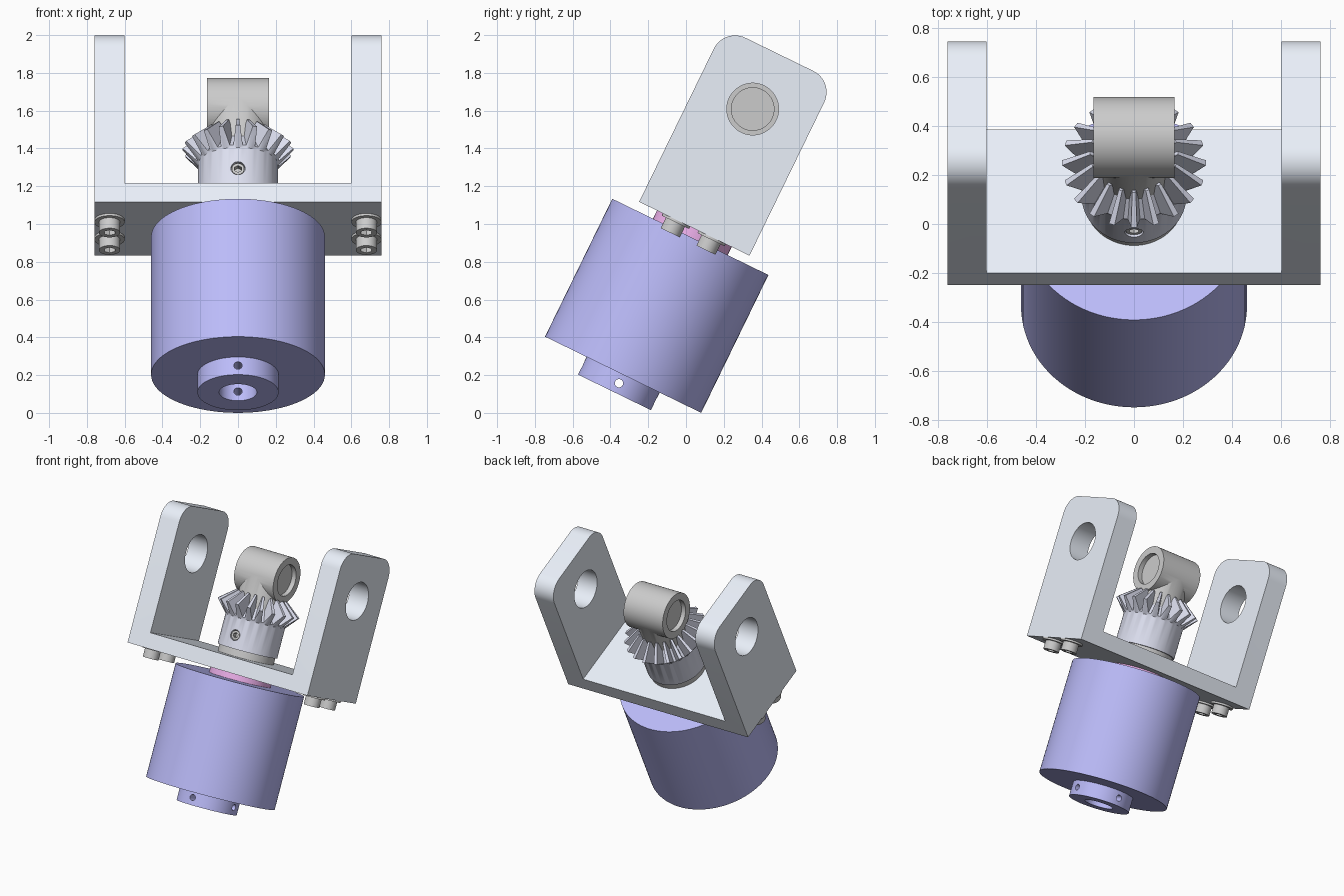
import bpy, bmesh
from math import sin, cos, pi, radians
from mathutils import Matrix, Vector

if "Cube" in bpy.data.objects:
    bpy.data.objects.remove(bpy.data.objects["Cube"])

# Everything is built upright in a local frame, then tilted back 26 degrees
TILT = Matrix.Translation((0, -0.333, 0.202)) @ Matrix.Rotation(radians(-26), 4, 'X')
parts = []


def material(name, rgb):
    m = bpy.data.materials.new(name)
    m.diffuse_color = (*rgb, 1)
    m.use_nodes = True
    m.node_tree.nodes["Principled BSDF"].inputs["Base Color"].default_value = m.diffuse_color
    return m


BLUE = material("violet_blue", (0.50, 0.50, 0.95))
PALE = material("pale_blue", (0.82, 0.87, 0.95))
LILAC = material("lilac_steel", (0.73, 0.75, 0.88))
PINK = material("pink", (0.88, 0.45, 0.86))


def finish(name, bm, mat=None, keep=True):
    bmesh.ops.recalc_face_normals(bm, faces=bm.faces)
    me = bpy.data.meshes.new(name)
    bm.to_mesh(me)
    bm.free()
    ob = bpy.data.objects.new(name, me)
    bpy.context.collection.objects.link(ob)
    if mat:
        me.materials.append(mat)
    if keep:
        parts.append(ob)
    return ob


def cyl(name, r, a, b, mat=None, seg=64, keep=True):
    """Cylinder of radius r from point a to point b."""
    a, b = Vector(a), Vector(b)
    d = b - a
    bm = bmesh.new()
    m = Matrix.Translation((a + b) / 2) @ d.to_track_quat('Z', 'Y').to_matrix().to_4x4()
    bmesh.ops.create_cone(bm, cap_ends=True, segments=seg, radius1=r, radius2=r,
                          depth=d.length, matrix=m)
    return finish(name, bm, mat, keep)


def cutter(r, a, b, seg=32):
    return cyl("cutter", r, a, b, seg=seg, keep=False)


def boolean(ob, tool, op='DIFFERENCE'):
    mod = ob.modifiers.new("bool", 'BOOLEAN')
    mod.operation, mod.solver, mod.object = op, 'EXACT', tool
    bpy.context.view_layer.objects.active = ob
    bpy.ops.object.modifier_apply(modifier=mod.name)
    bpy.data.objects.remove(tool)


# Motor body with drive hub, bore and four radial screw holes
body = cyl("motor_body", 0.46, (0, 0, 0), (0, 0, 0.812), BLUE, 96)
boolean(body, cyl("hub", 0.215, (0, 0, -0.104), (0, 0, 0.05), BLUE, keep=False), 'UNION')
boolean(body, cutter(0.1, (0, 0, -0.2), (0, 0, 0.3), 48))
boolean(body, cutter(0.022, (-0.3, 0, -0.05), (0.3, 0, -0.05), 20))
boolean(body, cutter(0.022, (0, -0.3, -0.05), (0, 0.3, -0.05), 20))

# Spacer between motor and bracket
cyl("spacer", 0.22, (0, 0, 0.812), (0, 0, 0.86), PINK)

# U bracket: rounded side profile extruded across, then hollowed
W, LOW, TOP, R = 0.325, 0.86, 1.887, 0.125
profile = [(-W, LOW), (W, LOW)]
for cy, start in ((W - R, 0), (-W + R, pi / 2)):
    for i in range(13):
        t = start + i * pi / 24
        profile.append((cy + R * cos(t), TOP - R + R * sin(t)))
bm = bmesh.new()
face = bm.faces.new([bm.verts.new((-0.76, y, z)) for y, z in profile])
ext = bmesh.ops.extrude_face_region(bm, geom=[face])
bmesh.ops.translate(bm, vec=(1.52, 0, 0),
                    verts=[g for g in ext['geom'] if isinstance(g, bmesh.types.BMVert)])
bracket = finish("bracket", bm, PALE)
bm = bmesh.new()
bmesh.ops.create_cube(bm, size=1, matrix=Matrix.Translation((0, 0, 1.57))
                      @ Matrix.Diagonal((1.2, 1, 1.2, 1)))
boolean(bracket, finish("cutter", bm, keep=False))
boolean(bracket, cutter(0.137, (-1, 0, 1.565), (1, 0, 1.565), 64))

# Four socket screws with washers under the bracket
for x in (-0.68, 0.68):
    for y in (-0.105, 0.105):
        cyl("screw_washer", 0.08, (x, y, 0.847), (x, y, 0.86), seg=40)
        head = cyl("screw_head", 0.056, (x, y, 0.785), (x, y, 0.848), seg=40)
        boolean(head, cutter(0.032, (x, y, 0.75), (x, y, 0.82), 6))

# Thrust washer under the gear
cyl("thrust_washer", 0.2, (0, 0, 0.97), (0, 0, 1.025))

# Bevel gear: stacked rings, the two tooth outlines converge on the apex
TEETH, APEX, K = 20, 1.565, 0.61
ROOT, TIP = (0.218, 0.317), (0.293, 0.238)
rings = [[], [], [], [], []]
for i in range(TEETH):
    for off, (r, drop) in ((-0.36, ROOT), (-0.13, TIP), (0.13, TIP), (0.36, ROOT)):
        a = -pi / 2 + (i + off) * 2 * pi / TEETH
        for ring, (rr, z) in zip(rings, ((0.213, 1.02), (0.213, 1.235), (r, APEX - drop),
                                         (r * K, APEX - drop * K), (0.11, 1.37))):
            ring.append((rr * cos(a), rr * sin(a), z))
bm = bmesh.new()
rings = [[bm.verts.new(p) for p in ring] for ring in rings]
n = len(rings[0])
for lo, hi in zip(rings, rings[1:]):
    for i in range(n):
        j = (i + 1) % n
        bm.faces.new((lo[i], lo[j], hi[j], hi[i]))
bm.faces.new(rings[0])
bm.faces.new(rings[-1])
gear = finish("bevel_gear", bm, LILAC)
boolean(gear, cutter(0.038, (0, -0.3, 1.113), (0, -0.15, 1.113)))

# Set screw in the gear collar
screw = cyl("set_screw", 0.033, (0, -0.205, 1.113), (0, -0.14, 1.113), seg=32)
boolean(screw, cutter(0.02, (0, -0.3, 1.113), (0, -0.17, 1.113), 6))

# T-shaped cross shaft sitting on the gear
tee = cyl("tee_shaft", 0.165, (-0.165, 0, APEX), (0.165, 0, APEX))
boolean(tee, cyl("stem", 0.164, (0, 0, 1.3), (0, 0, APEX), keep=False), 'UNION')
for s in (-1, 1):
    boolean(tee, cutter(0.113, (s * 0.13, 0, APEX), (s * 0.3, 0, APEX), 48))

# Tilt the assembly and smooth the round faces
for ob in parts:
    ob.data.transform(TILT)
    bpy.ops.object.select_all(action='DESELECT')
    ob.select_set(True)
    bpy.context.view_layer.objects.active = ob
    bpy.ops.object.shade_smooth_by_angle(angle=radians(25))
